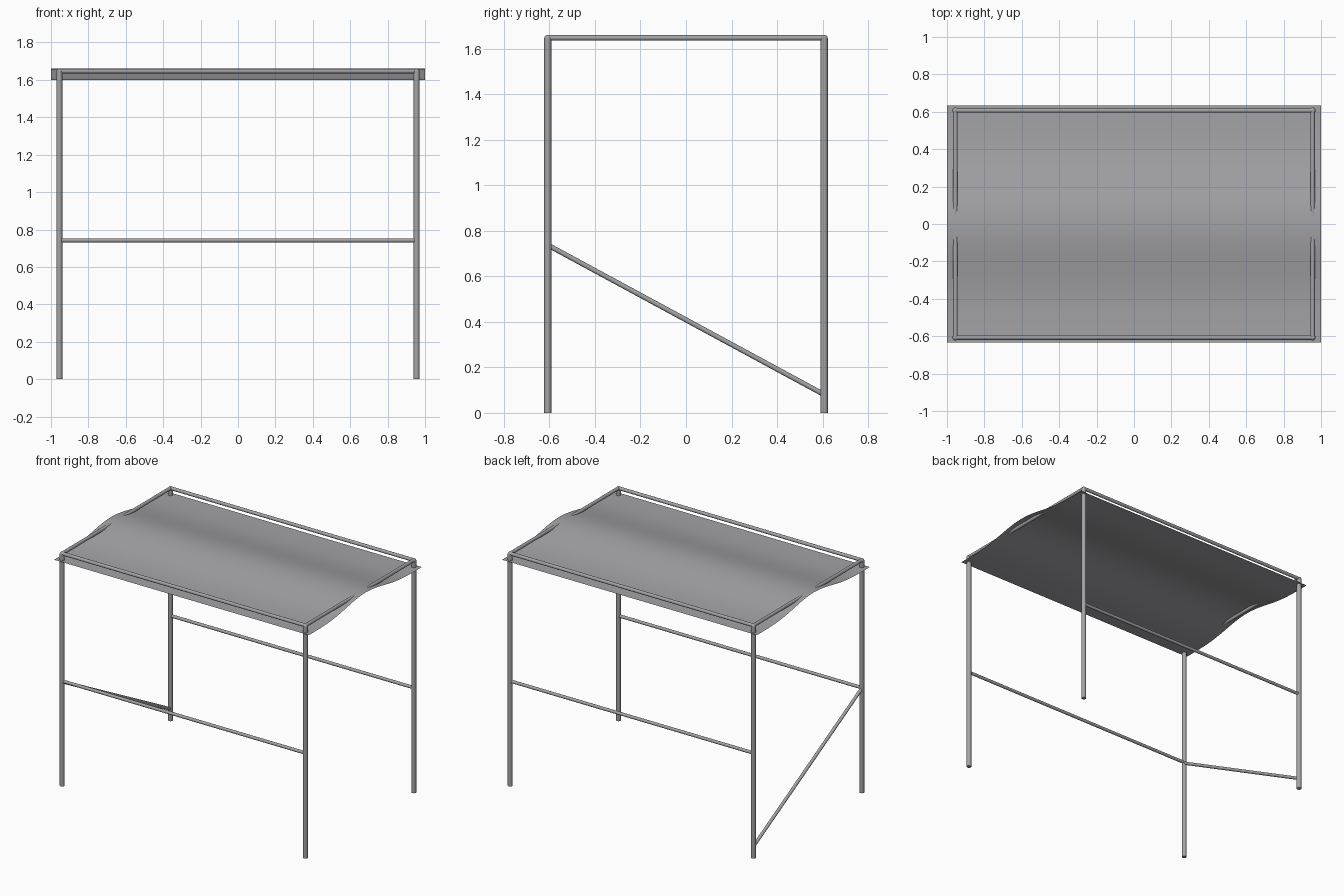
import bpy
from math import cos, pi
from mathutils import Vector

if "Cube" in bpy.data.objects:
    bpy.data.objects.remove(bpy.data.objects["Cube"])

PX, PY = 0.955, 0.607      # post centres
TOP, MID, LOW = 1.647, 0.742, 0.08

steel = bpy.data.materials.new("dark_grey")
steel.diffuse_color = (0.37, 0.37, 0.39, 1)
steel.use_nodes = True
steel.node_tree.nodes["Principled BSDF"].inputs["Base Color"].default_value = steel.diffuse_color


def finish(name):
    ob = bpy.context.object
    ob.name = name
    ob.data.materials.append(steel)
    bpy.ops.object.shade_smooth_by_angle()
    return ob


def tube(name, a, b, r):
    a, b = Vector(a), Vector(b)
    d = b - a
    bpy.ops.mesh.primitive_cylinder_add(vertices=24, radius=r, depth=d.length, location=(a + b) / 2)
    finish(name).rotation_euler = d.to_track_quat('Z', 'Y').to_euler()


# posts with rounded corner joints on top
for sx, side in ((-1, "left"), (1, "right")):
    for sy, end in ((-1, "front"), (1, "back")):
        x, y = sx * PX, sy * PY
        tube(f"{end}_{side}_post", (x, y, 0), (x, y, TOP), 0.016)
        bpy.ops.mesh.primitive_uv_sphere_add(segments=24, ring_count=12, radius=0.0158,
                                             location=(x, y, TOP - 0.003))
        finish(f"{end}_{side}_joint")

# top frame and long mid rails
for sy, end in ((-1, "front"), (1, "back")):
    tube(f"{end}_top_rail", (-PX, sy * PY, TOP), (PX, sy * PY, TOP), 0.012)
    tube(f"{end}_mid_rail", (-PX, sy * PY, MID), (PX, sy * PY, MID), 0.011)
for sx, side in ((-1, "left"), (1, "right")):
    tube(f"{side}_top_rail", (sx * PX, -PY, TOP), (sx * PX, PY, TOP), 0.012)

# single diagonal brace on the left end
tube("left_diagonal_brace", (-PX, -PY, MID - 0.005), (-PX, PY, LOW), 0.011)

# thin roof sheet with a soft central ridge
N, HY = 48, 0.633
verts, faces = [], []
for i in range(N + 1):
    t = 2 * i / N - 1
    z = 1.6 + 0.06 * ((1 + cos(pi * t)) / 2) ** 2
    verts += [(-1, t * HY, z), (1, t * HY, z)]
for i in range(N):
    k = 2 * i
    faces.append((k, k + 1, k + 3, k + 2))
me = bpy.data.meshes.new("roof_sheet")
me.from_pydata(verts, [], faces)
me.materials.append(steel)
me.shade_smooth()
bpy.context.collection.objects.link(bpy.data.objects.new("roof_sheet", me))
